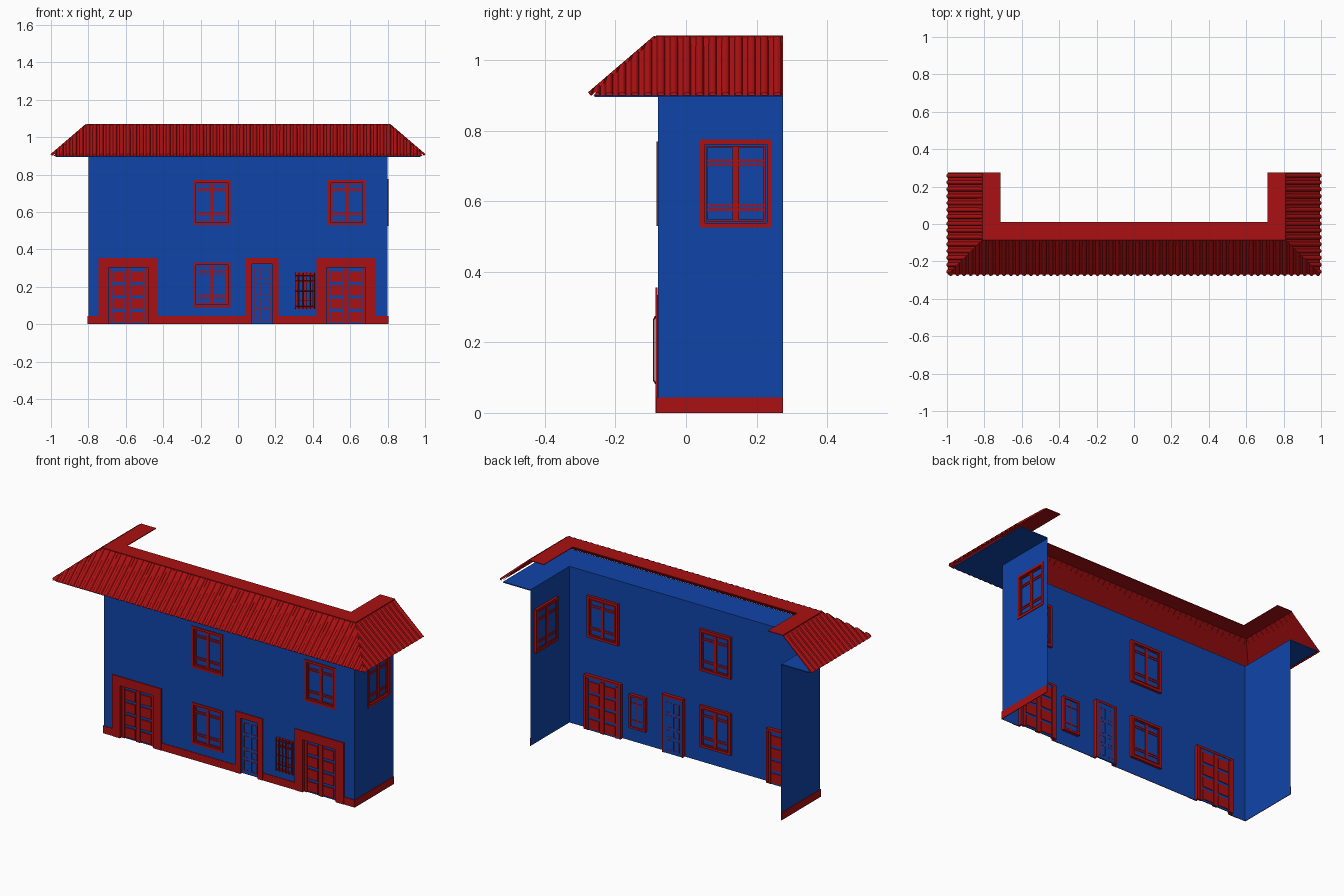
import bpy, bmesh, math
from mathutils import Vector, Matrix

if "Cube" in bpy.data.objects:
    bpy.data.objects.remove(bpy.data.objects["Cube"])


def material(name, col):
    m = bpy.data.materials.new(name)
    m.diffuse_color = col
    m.use_nodes = True
    m.node_tree.nodes["Principled BSDF"].inputs["Base Color"].default_value = m.diffuse_color
    return m


RED = material("red", (0.40, 0.005, 0.006, 1))
BLUE = material("blue", (0.005, 0.058, 0.40, 1))

# wall-local coordinates: u along the wall, d outwards, z up
FRONT = Matrix(((1, 0, 0, 0), (0, -1, 0, -0.08), (0, 0, 1, 0), (0, 0, 0, 1)))
RIGHT = Matrix(((0, 1, 0, 0.8), (1, 0, 0, 0), (0, 0, 1, 0), (0, 0, 0, 1)))
LEFT = Matrix(((0, -1, 0, -0.8), (1, 0, 0, 0), (0, 0, 1, 0), (0, 0, 0, 1)))
WORLD = Matrix.Identity(4)


def finish(name, bm, mat):
    bmesh.ops.recalc_face_normals(bm, faces=bm.faces)
    me = bpy.data.meshes.new(name)
    bm.to_mesh(me)
    bm.free()
    me.materials.append(mat)
    ob = bpy.data.objects.new(name, me)
    bpy.context.collection.objects.link(ob)
    return ob


def boxes(name, items, mat, place=FRONT):
    """Each item is (u0, u1, d0, d1, z0, z1)."""
    bm = bmesh.new()
    for u0, u1, d0, d1, z0, z1 in items:
        m = Matrix.Translation(((u0 + u1) / 2, (d0 + d1) / 2, (z0 + z1) / 2)) @ \
            Matrix.Diagonal((u1 - u0, d1 - d0, z1 - z0, 1))
        bmesh.ops.create_cube(bm, size=1, matrix=place @ m)
    return finish(name, bm, mat)


def wall(name, u0, u1, z1, holes, place):
    """Thin sheet with rectangular openings (u0, u1, z0, z1)."""
    us = sorted({u0, u1, *[v for h in holes for v in h[:2]]})
    zs = sorted({0, z1, *[v for h in holes for v in h[2:]]})
    bm = bmesh.new()
    for a, b in zip(us, us[1:]):
        for c, d in zip(zs, zs[1:]):
            mu, mz = (a + b) / 2, (c + d) / 2
            if any(h[0] < mu < h[1] and h[2] < mz < h[3] for h in holes):
                continue
            bm.faces.new([bm.verts.new(place @ Vector(p)) for p in
                          ((a, 0, c), (b, 0, c), (b, 0, d), (a, 0, d))])
    bmesh.ops.remove_doubles(bm, verts=bm.verts, dist=1e-5)
    return finish(name, bm, BLUE)


def ring(u0, u1, z0, z1, w, d0, d1, bottom=True):
    r = [(u0, u0 + w, d0, d1, z0, z1), (u1 - w, u1, d0, d1, z0, z1),
         (u0 + w, u1 - w, d0, d1, z1 - w, z1)]
    if bottom:
        r.append((u0 + w, u1 - w, d0, d1, z0, z0 + w))
    return r


def surround(name, u0, u1, z1, w):
    """Flat casing on the wall face plus a thin lining inside the opening."""
    boxes(name, ring(u0, u1, 0, z1, w, .001, .006, False)
          + ring(u0 + w - .012, u1 - w + .012, 0, z1 - w + .012, .012, -.02, .001, False), RED)


def window(name, u0, u1, z0, z1, place=FRONT):
    um = (u0 + u1) / 2
    bars = ring(u0, u1, z0, z1, 0.014, -0.015, 0.004)
    bars += ring(u0 + .018, u1 - .018, z0 + .018, z1 - .018, 0.005, -0.014, -0.003)
    bars.append((um - .009, um + .009, -.014, -.003, z0 + .02, z1 - .02))
    for t in (0.048, 0.06, 0.176, 0.188):
        bars.append((u0 + .022, u1 - .022, -.013, -.004, z0 + t, z0 + t + .006))
    boxes(name + "_frame", bars, RED, place)
    boxes(name + "_glass", [(u0 + .01, u1 - .01, -.010, -.008, z0 + .01, z1 - .01)], BLUE, place)


def garage(name, u0, u1):
    surround(name + "_surround", u0, u1, .355, .052)
    a, b, top = u0 + .052, u1 - .052, 0.303
    boxes(name + "_slab", [(a, b, -.018, -.013, 0, top)], BLUE)
    um = (a + b) / 2
    p = [(um - .013, um + .013, -.022, -.007, 0, top - .006),
         (a + .004, a + .018, -.022, -.008, 0, top - .006),
         (b - .018, b - .004, -.022, -.008, 0, top - .006)]
    for i in range(4):
        z = 0.01 + i * 0.072
        p += [(a + .022, um - .018, -.022, -.006, z, z + .056),
              (um + .018, b - .022, -.022, -.006, z, z + .056)]
    boxes(name + "_panels", p, RED)


# walls, open at the back
wins = {"upper_left_window": (-.238, -.04, .53, .77), "upper_right_window": (.482, .68, .53, .77),
        "lower_window": (-.238, -.04, .09, .33)}
side_win = (.04, .243, .525, .775)
grille_win = (.305, .41, .08, .275)
garages = {"left_garage": (-.745, -.43), "right_garage": (.42, .735)}
holes = list(wins.values()) + [grille_win, (.075, .184, 0, .322)]
holes += [(a + .052, b - .052, 0, .303) for a, b in garages.values()]
wall("front_wall", -.8, .8, .898, holes, FRONT)
wall("right_wall", -.08, .275, .898, [side_win], RIGHT)
wall("left_wall", -.08, .275, .898, [], LEFT)

# windows and garage doors
for n, r in wins.items():
    window(n, *r)
window("side_window", *side_win, place=RIGHT)
for n, r in garages.items():
    garage(n, *r)

# entrance door
surround("entrance_surround", .042, .217, .355, .033)
boxes("entrance_slab", [(.075, .184, -.018, -.01, 0, .322)], BLUE)
trim = []
for u in (.086, .135):
    for z, h in ((.02, .06), (.095, .04), (.15, .07), (.235, .06)):
        trim += ring(u, u + .038, z, z + h, .003, -.019, -.008)
boxes("entrance_trim", trim, RED)

# small barred window
u0, u1, z0, z1 = grille_win
um = (u0 + u1) / 2
boxes("barred_window_frame", ring(u0, u1, z0, z1, .012, -.018, .002)
      + [(um - .005, um + .005, -.014, -.004, z0, z1)]
      + [(u0, u1, -.014, -.004, z, z + .006) for z in (z0 + .045, z1 - .051)], RED)
boxes("barred_window_glass", [(u0 + .01, u1 - .01, -.012, -.009, z0 + .01, z1 - .01)], BLUE)
cu = bpy.data.curves.new("window_grille", 'CURVE')
cu.dimensions = '3D'
cu.bevel_depth = .0022
cu.bevel_resolution = 0


def rod(pts):
    s = cu.splines.new('POLY')
    s.points.add(len(pts) - 1)
    for q, p in zip(s.points, pts):
        q.co = (*(FRONT @ Vector(p)), 1)


for i in range(6):
    u = u0 + .001 + i * (u1 - u0 - .002) / 5
    rod([(u, 0, z0 + .004), (u, .007, z0 + .004), (u, .011, z0 + .012),
         (u, .011, z1 - .01), (u, .007, z1 - .002), (u, 0, z1 - .002)])
for z in (z0 + .014, z0 + .045, (z0 + z1) / 2, z1 - .045, z1 - .014):
    rod([(u0, .011, z), (u1, .011, z)])
cu.materials.append(RED)
bpy.context.collection.objects.link(bpy.data.objects.new("window_grille", cu))

# plinth strips between the doors and along the sides
boxes("front_plinth", [(a, b, .001, .004, 0, .043) for a, b in
                       ((-.804, -.745), (-.43, .042), (.217, .42), (.735, .804))], RED)
boxes("right_plinth", [(-.084, .275, .001, .004, 0, .043)], RED, RIGHT)
boxes("left_plinth", [(-.084, .275, .001, .004, 0, .043)], RED, LEFT)

# soffit and flat roof top, both U-shaped
boxes("soffit", [(-.975, .975, -.26, -.08, .895, .901), (.8, .975, -.08, .275, .895, .901),
                 (-.975, -.8, -.08, .275, .895, .901)], BLUE, WORLD)
boxes("roof_top", [(-.81, .81, -.085, .01, 1.066, 1.07), (.715, .81, .01, .275, 1.066, 1.07),
                   (-.81, -.715, .01, .275, 1.066, 1.07)], RED, WORLD)

# flat decking under the tiles
bm = bmesh.new()
low = [bm.verts.new(p) for p in ((-.988, .275, .9), (-.988, -.263, .9), (.988, -.263, .9), (.988, .275, .9))]
high = [bm.verts.new(p) for p in ((-.81, .275, 1.066), (-.81, -.085, 1.066), (.81, -.085, 1.066), (.81, .275, 1.066))]
for i in range(3):
    bm.faces.new((low[i], low[i + 1], high[i + 1], high[i]))
finish("roof_decking", bm, RED)


# ribbed tile slopes, mitred at the hips
RIB = (0, 0, 0, .008, .011, .011, .008, 0)


def slope(name, u0, u1, point, cuts):
    steps = round((u1 - u0) / .036) * 8
    bm = bmesh.new()
    prev = None
    for i in range(steps + 1):
        u = u0 + (u1 - u0) * i / steps
        off = RIB[i % 8] - .002
        row = [bm.verts.new(point(u, out + off * .66, min(z + off * .75, 1.069)))
               for out, z in ((.187, .902), (0, 1.067))]
        if prev:
            bm.faces.new((prev[0], row[0], row[1], prev[1]))
        prev = row
    for x, no in cuts:
        bmesh.ops.bisect_plane(bm, geom=bm.verts[:] + bm.edges[:] + bm.faces[:], dist=1e-6,
                               plane_co=(x, -.085, 0), plane_no=no, clear_outer=True)
    return finish(name, bm, RED)


slope("front_tiles", -1, 1, lambda u, o, z: (u, -.085 - o, z), [(.81, (1, 1, 0)), (-.81, (-1, 1, 0))])
side = slope("side_tiles", -.275, .275, lambda u, o, z: (.81 + o, u, z), [(.81, (-1, -1, 0))])
mir = side.modifiers.new("mirror", 'MIRROR')
mir.use_axis[0] = True
